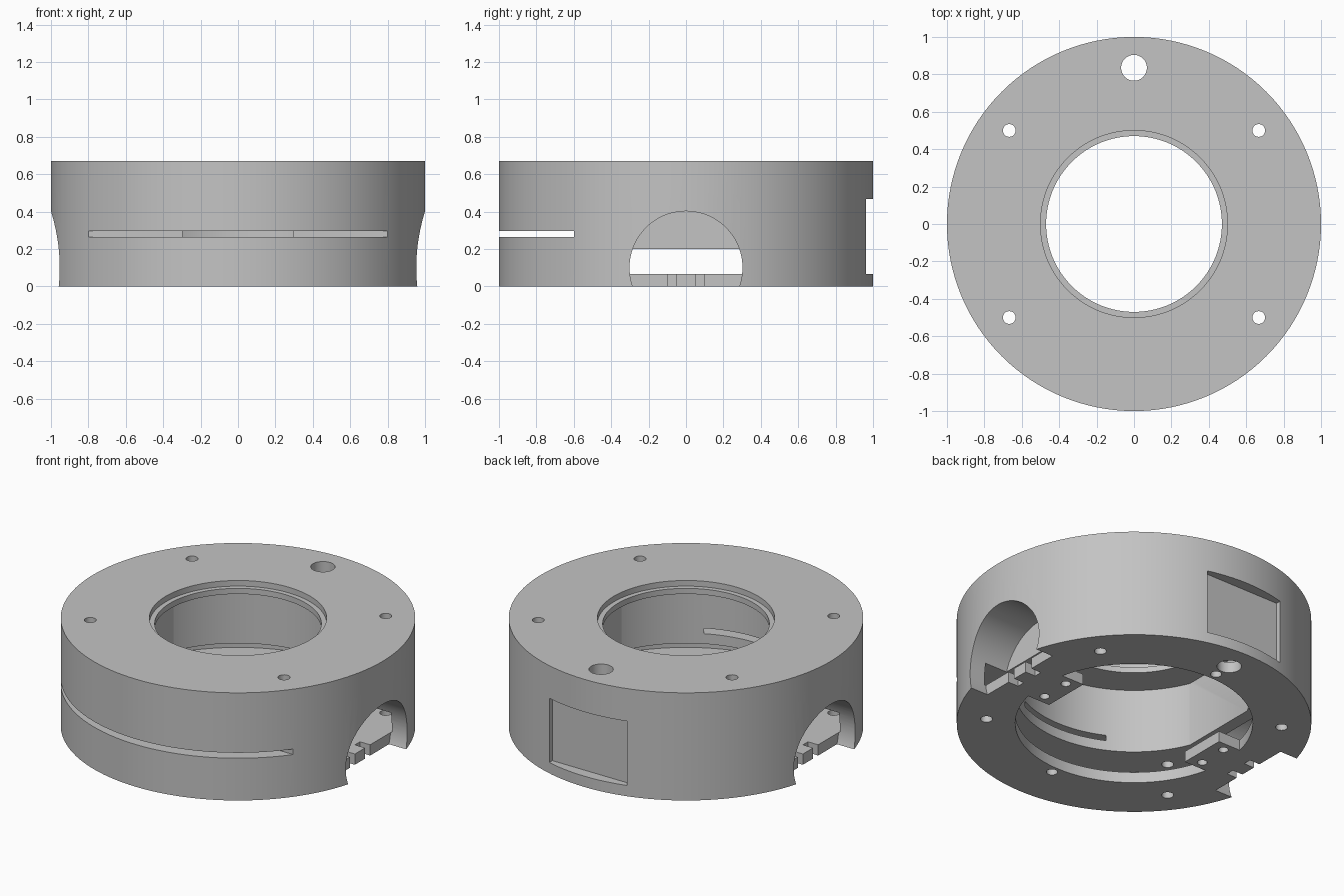
import bpy, bmesh, math
from mathutils import Matrix, Vector

if "Cube" in bpy.data.objects:
    bpy.data.objects.remove(bpy.data.objects["Cube"])

grey = bpy.data.materials.new("light_grey")
grey.diffuse_color = (0.55, 0.55, 0.55, 1)
grey.use_nodes = True
grey.node_tree.nodes["Principled BSDF"].inputs["Base Color"].default_value = grey.diffuse_color


def make(name, bm):
    bmesh.ops.recalc_face_normals(bm, faces=bm.faces)
    me = bpy.data.meshes.new(name)
    bm.to_mesh(me)
    bm.free()
    ob = bpy.data.objects.new(name, me)
    me.materials.append(grey)
    bpy.context.collection.objects.link(ob)
    return ob


def box(x0, x1, y0, y1, z0, z1):
    bm = bmesh.new()
    bmesh.ops.create_cube(bm, size=1)
    for v in bm.verts:
        v.co = Vector(((x0 + x1) / 2 + v.co.x * (x1 - x0),
                       (y0 + y1) / 2 + v.co.y * (y1 - y0),
                       (z0 + z1) / 2 + v.co.z * (z1 - z0)))
    return make("helper_box", bm)


def hole(x, y, r, z0, z1):
    bm = bmesh.new()
    bmesh.ops.create_cone(bm, cap_ends=True, segments=32, radius1=r, radius2=r,
                          depth=z1 - z0, matrix=Matrix.Translation((x, y, (z0 + z1) / 2)))
    return make("helper_hole", bm)


def arch(x0, x1, a0, a1, n):
    """Prism along x with a (partial) circle section, centred at z = 0.1."""
    bm = bmesh.new()
    full = abs(a1 - a0) > 6
    ring = []
    for i in range(n if full else n + 1):
        a = a0 + (a1 - a0) * i / n
        ring.append(bm.verts.new((x0, 0.302 * math.cos(a), 0.1 + 0.302 * math.sin(a))))
    face = bm.faces.new(ring)
    ext = bmesh.ops.extrude_face_region(bm, geom=[face], use_keep_orig=True)
    for g in ext["geom"]:
        if isinstance(g, bmesh.types.BMVert):
            g.co.x = x1
    return make("helper_arch", bm)


def combine(body, helper, op):
    m = body.modifiers.new("bool", "BOOLEAN")
    m.operation, m.solver, m.object = op, "EXACT", helper
    bpy.context.view_layer.objects.active = body
    bpy.ops.object.modifier_apply(modifier=m.name)
    bpy.data.objects.remove(helper)


# Ring housing: revolved section with top lip, main bore and wide lower groove
profile = [(.67, 0), (1, 0), (1, .67), (.5, .67), (.5, .635), (.47, .635),
           (.47, .6), (.67, .6), (.67, .2), (.9, .2), (.9, .067), (.67, .067)]
N = 128
bm = bmesh.new()
rings = [[bm.verts.new((r * math.cos(2 * math.pi * i / N), r * math.sin(2 * math.pi * i / N), z))
          for r, z in profile] for i in range(N)]
for i in range(N):
    a, b = rings[i], rings[(i + 1) % N]
    for j in range(len(profile)):
        k = (j + 1) % len(profile)
        bm.faces.new((a[j], b[j], b[k], a[k]))
body = make("ring_housing", bm)

for s in (-1, 1):
    def sbox(x0, x1, *rest):
        return box(min(s * x0, s * x1), max(s * x0, s * x1), *rest)

    # Flat inner walls and bottom mounting tabs
    combine(body, sbox(.622, .8, -.29, .29, .2, .62), "UNION")
    combine(body, sbox(.5, .72, -.15, .15, 0, .067), "UNION")
    # Arched side openings, shallower through the bottom plate
    combine(body, arch(s * .7, s * 1.2, 0, math.pi, 40), "DIFFERENCE")
    combine(body, arch(s * .84, s * 1.2, 0, 2 * math.pi, 80), "DIFFERENCE")
    # Notches in the plate edge
    for t in (-1, 1):
        combine(body, sbox(.77, .9, min(t * .05, t * .1), max(t * .05, t * .1), -.1, .12),
                "DIFFERENCE")
        # Screw holes through the housing and tabs
        combine(body, hole(s * .667, t * .5, .034, -.1, .8), "DIFFERENCE")
        combine(body, hole(s * .58, t * .093, .028, -.1, .12), "DIFFERENCE")
    combine(body, hole(0, s * .72, .032, -.1, .12), "DIFFERENCE")

# Cable hole, front slot and shallow back window
combine(body, hole(0, .835, .069, -.1, .8), "DIFFERENCE")
combine(body, box(-1.2, 1.2, -1.2, -.6, .263, .297), "DIFFERENCE")
combine(body, box(-.267, .267, .933, 1.2, .067, .467), "DIFFERENCE")

bpy.ops.object.select_all(action="DESELECT")
body.select_set(True)
bpy.context.view_layer.objects.active = body
bpy.ops.object.shade_smooth_by_angle(angle=math.radians(25))
